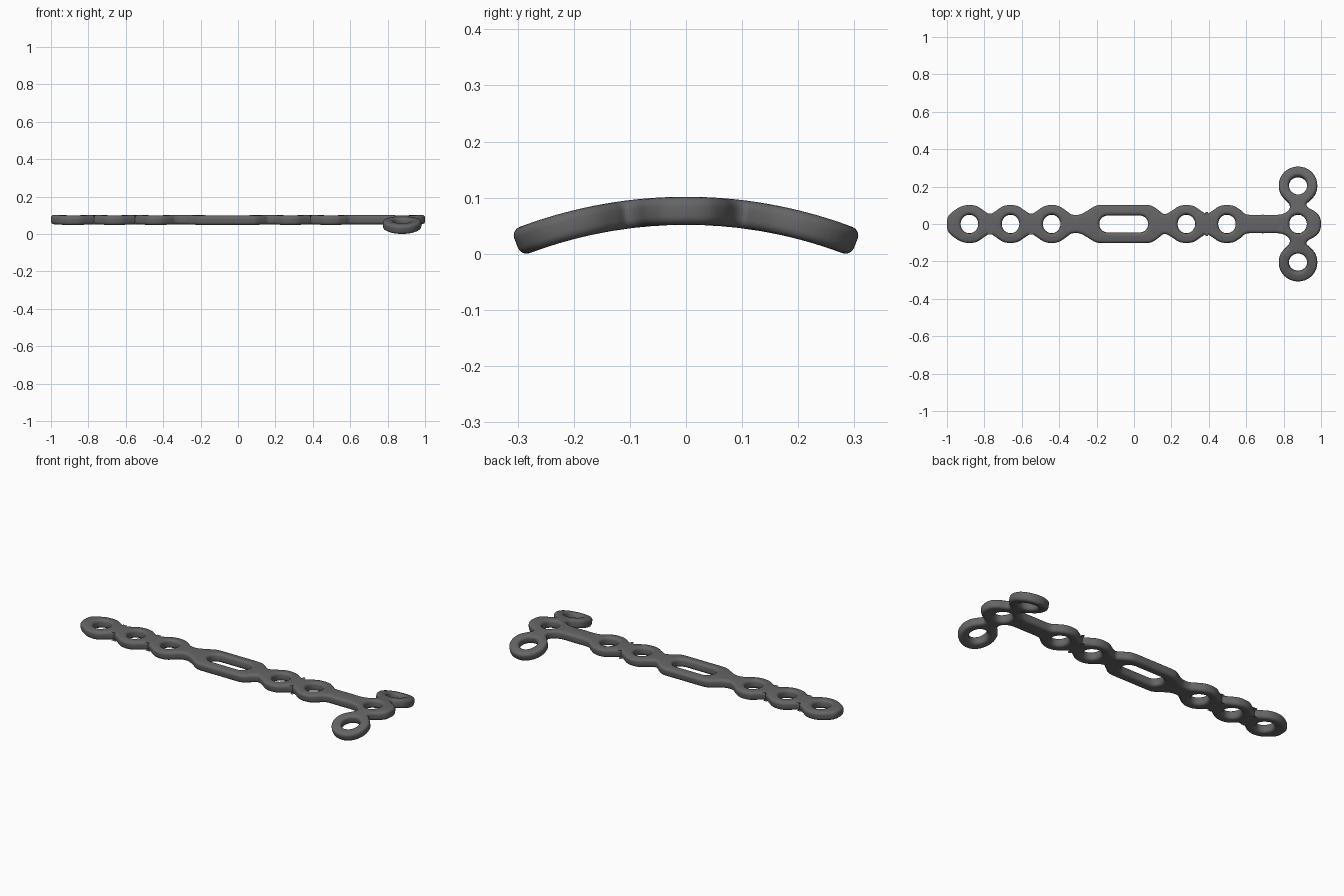
import bpy, bmesh, math
from mathutils import Vector

if "Cube" in bpy.data.objects:
    bpy.data.objects.remove(bpy.data.objects["Cube"])

HALF_T, ROUND, BEND_R = 0.025, 0.016, 0.82
ARM_X, ARM_Y, ARM_R = 0.877, 0.207, 0.103


def smooth_loop(pts, n=5):
    """Closed Catmull-Rom curve through the points."""
    p = [Vector(q) for q in pts]
    out = []
    for i in range(len(p)):
        a, b, c, d = p[i - 1], p[i], p[(i + 1) % len(p)], p[(i + 2) % len(p)]
        for k in range(n):
            t = k / n
            out.append(0.5 * (2 * b + (c - a) * t + (2 * a - 5 * b + 4 * c - d) * t * t
                              + (3 * b - a - 3 * c + d) * t ** 3))
    return out


def ring_bump(c):
    """Upper edge of one round link in the chain."""
    return [(c + dx, h) for dx, h in ((-0.108, 0.05), (-0.075, 0.072), (-0.04, 0.094), (0, 0.101),
                                      (0.04, 0.094), (0.075, 0.072), (0.108, 0.05))]


# upper half of the plate outline, left tip to right tip
upper = [(-0.993, 0.04), (-0.96, 0.072), (-0.92, 0.094)] + ring_bump(-0.88)[3:]
upper += ring_bump(-0.66) + ring_bump(-0.44)
upper += [(-0.29, 0.05), (-0.25, 0.07), (-0.21, 0.094), (-0.17, 0.101), (-0.055, 0.101),
          (0.06, 0.101), (0.1, 0.094), (0.135, 0.07), (0.165, 0.052)]
upper += ring_bump(0.28)[1:] + ring_bump(0.497)
upper += [(0.69, 0.049), (0.77, 0.049), (0.81, 0.06), (0.832, 0.082), (0.83, 0.107)]
for k in range(13):                                   # side arm ring
    a = math.radians(232 - k * 284 / 12)
    upper.append((ARM_X + ARM_R * math.cos(a), ARM_Y + ARM_R * math.sin(a)))
upper += [(0.922, 0.107), (0.93, 0.088), (0.965, 0.068), (0.992, 0.04)]
outline = [(-1, 0)] + upper + [(1, 0)] + [(x, -y) for x, y in reversed(upper)]
outline = smooth_loop(outline)


def hole(cx, cy, rx, ry, straight=0.0, n=32):
    """Round hole, or a slot when straight > 0."""
    pts = []
    for k in range(n):
        a = 2 * math.pi * (k + 0.5) / n
        shift = math.copysign(straight, math.cos(a))
        pts.append(Vector((cx + shift + rx * math.cos(a), cy + ry * math.sin(a))))
    return pts


holes = [hole(x, 0, 0.047, 0.05) for x in (-0.88, -0.66, -0.44, 0.28, 0.497, ARM_X)]
holes += [hole(ARM_X, s * ARM_Y, 0.049, 0.05) for s in (-1, 1)]
holes.append(hole(-0.055, 0, 0.046, 0.046, 0.085))

bm = bmesh.new()
# rounded wall profile: inset into the material, height
profile = []
for side in (-1, 1):
    steps = [(ROUND * (1 - math.cos(a)), HALF_T - ROUND * (1 - math.sin(a)))
             for a in (math.pi / 2 * k / 4 for k in range(5))]
    profile += [(i, side * z) for i, z in (reversed(steps) if side < 0 else steps)]

caps = [[], []]
for loop, sign in [(outline, 1)] + [(h, -1) for h in holes]:
    area = sum(loop[i - 1].cross(loop[i]) for i in range(len(loop)))
    sign *= 1 if area > 0 else -1
    n = len(loop)
    inward = []
    for i in range(n):
        t = (loop[(i + 1) % n] - loop[i - 1]).normalized()
        inward.append(Vector((-t.y, t.x)) * sign)
    rows = [[bm.verts.new((*(p + d * inset), z)) for p, d in zip(loop, inward)]
            for inset, z in profile]
    for r0, r1 in zip(rows, rows[1:]):
        for i in range(n):
            bm.faces.new((r0[i - 1], r0[i], r1[i], r1[i - 1]))
    for cap, row in zip(caps, (rows[0], rows[-1])):
        cap += [bm.edges.get((row[i - 1], row[i])) for i in range(n)]

# top and bottom faces
for cap, nz in zip(caps, (-1, 1)):
    bmesh.ops.triangle_fill(bm, edges=cap, use_beauty=True, normal=(0, 0, nz))

# cut into strips, then bend around the long axis
for k in range(-9, 10):
    bmesh.ops.bisect_plane(bm, geom=bm.verts[:] + bm.edges[:] + bm.faces[:],
                           plane_co=(0, k * 0.033, 0), plane_no=(0, 1, 0), dist=1e-5)
for v in bm.verts:
    a, r = v.co.y / BEND_R, BEND_R + v.co.z
    v.co.y, v.co.z = r * math.sin(a), r * math.cos(a)
low = min(v.co.z for v in bm.verts)
for v in bm.verts:
    v.co.z -= low
bmesh.ops.recalc_face_normals(bm, faces=bm.faces[:])

mesh = bpy.data.meshes.new("bone_plate")
bm.to_mesh(mesh)
bm.free()
plate = bpy.data.objects.new("bone_plate", mesh)
bpy.context.collection.objects.link(plate)
metal = bpy.data.materials.new("dark_grey_metal")
metal.diffuse_color = (0.13, 0.13, 0.135, 1)
metal.use_nodes = True
metal.node_tree.nodes["Principled BSDF"].inputs["Base Color"].default_value = metal.diffuse_color
mesh.materials.append(metal)
bpy.context.view_layer.objects.active = plate
plate.select_set(True)
bpy.ops.object.shade_smooth_by_angle(angle=math.radians(40))
